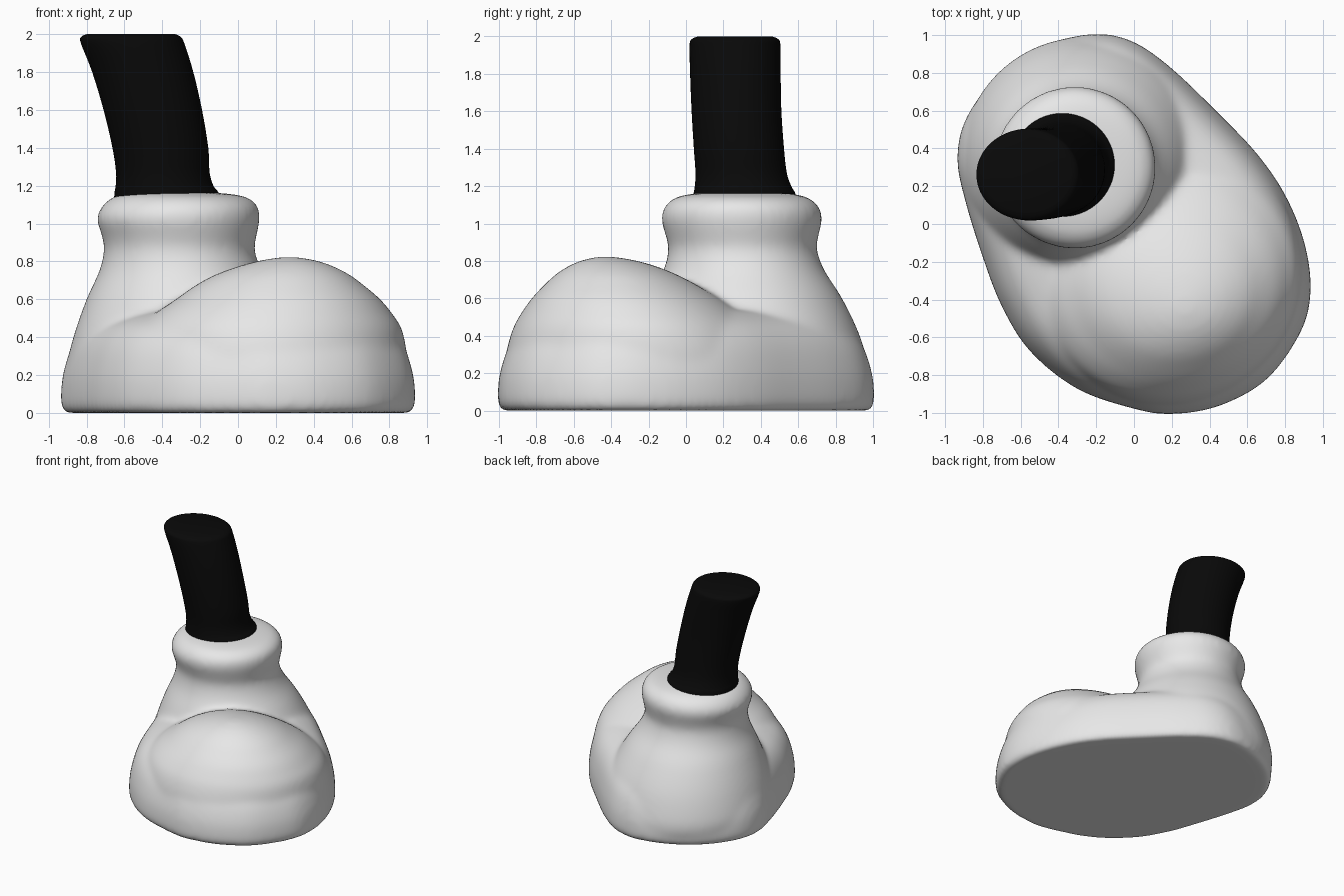
import bpy, bmesh, math


def material(name, c):
    m = bpy.data.materials.new(name)
    m.diffuse_color = (c, c, c, 1)
    return m


white = material("soft white", 0.8)
black = material("black", 0.0027)


def spline(pts, n, closed=False):
    # Catmull-Rom resampling of tuples of any length
    out, k = [], len(pts)
    for i in range(k if closed else k - 1):
        idx = [i - 1, i, i + 1, i + 2]
        p = [pts[j % k] if closed else pts[min(max(j, 0), k - 1)] for j in idx]
        for s in range(n):
            t = s / n
            out.append(tuple(0.5 * (2 * b + (c - a) * t + (2 * a - 5 * b + 4 * c - d) * t * t
                                    + (3 * b - a - 3 * c + d) * t ** 3) for a, b, c, d in zip(*p)))
    if not closed:
        out.append(pts[-1])
    return out


def loft(bm, rings):
    # closed skin through equal-length rings
    vs = [[bm.verts.new(p) for p in r] for r in rings]
    n = len(vs[0])
    for a, b in zip(vs, vs[1:]):
        for i in range(n):
            j = (i + 1) % n
            bm.faces.new((a[i], a[j], b[j], b[i]))
    bm.faces.new(vs[0][::-1])
    bm.faces.new(vs[-1])


def ellipse(z, cx, cy, rx, ry, n=80):
    return [(cx + rx * math.cos(2 * math.pi * i / n), cy + ry * math.sin(2 * math.pi * i / n), z)
            for i in range(n)]


def make(name, bm, mat):
    bmesh.ops.recalc_face_normals(bm, faces=bm.faces)
    me = bpy.data.meshes.new(name)
    bm.to_mesh(me)
    bm.free()
    me.materials.append(mat)
    ob = bpy.data.objects.new(name, me)
    bpy.context.collection.objects.link(ob)
    me.polygons.foreach_set("use_smooth", [True] * len(me.polygons))
    return ob


# Lower shoe: footprint outline rising with a rounded top
foot = spline([(-0.2, 1.003), (-0.45, 0.95), (-0.7, 0.8), (-0.88, 0.57), (-0.933, 0.35), (-0.89, 0.12),
               (-0.8, -0.17), (-0.7, -0.43), (-0.55, -0.67), (-0.3, -0.87), (0, -0.975), (0.2, -1.003),
               (0.45, -0.96), (0.7, -0.82), (0.88, -0.57), (0.933, -0.35), (0.9, -0.1), (0.8, 0.15),
               (0.65, 0.37), (0.44, 0.59), (0.2, 0.82), (0, 0.96)], 5, True)
boot = bmesh.new()
base = spline([(0, 0.98), (0.03, 1.0), (0.1, 1.003), (0.2, 0.992), (0.33, 0.95), (0.42, 0.885),
               (0.48, 0.79), (0.53, 0.62), (0.55, 0.4), (0.56, 0.1)], 4)
loft(boot, [[(x * s, y * s, z) for x, y in foot] for z, s in base])

# Toe dome: (z, centre x, centre y, radius x, radius y)
toe = spline([(0.1, 0.16, -0.23, 0.72, 0.72), (0.3, 0.17, -0.25, 0.72, 0.71),
              (0.44, 0.175, -0.275, 0.692, 0.65), (0.53, 0.19, -0.3, 0.62, 0.575),
              (0.6, 0.212, -0.325, 0.54, 0.5), (0.67, 0.22, -0.35, 0.45, 0.41),
              (0.73, 0.235, -0.375, 0.355, 0.32), (0.78, 0.255, -0.4, 0.235, 0.215),
              (0.81, 0.268, -0.42, 0.125, 0.115), (0.823, 0.27, -0.43, 0.03, 0.03)], 4)
loft(boot, [ellipse(*p) for p in toe])

# Heel, ankle and rolled cuff: (z, centre x, centre y, radius)
heel = spline([(0.1, -0.25, 0.33, 0.66), (0.2, -0.26, 0.33, 0.655), (0.4, -0.265, 0.325, 0.605),
               (0.6, -0.285, 0.32, 0.515), (0.75, -0.302, 0.31, 0.43), (0.86, -0.31, 0.303, 0.397),
               (0.93, -0.31, 0.3, 0.407), (1.02, -0.315, 0.298, 0.43), (1.08, -0.308, 0.298, 0.418),
               (1.125, -0.305, 0.298, 0.378), (1.15, -0.315, 0.298, 0.32), (1.162, -0.35, 0.305, 0.24)], 4)
loft(boot, [ellipse(z, x, y, r, r) for z, x, y, r in heel])

# Fuse the volumes into one soft shoe
shoe = make("shoe", boot, white)
rm = shoe.modifiers.new("fuse", 'REMESH')
rm.mode = 'VOXEL'
rm.voxel_size = 0.02
rm.use_smooth_shade = True
sm = shoe.modifiers.new("soften", 'SMOOTH')
sm.factor = 0.5
sm.iterations = 18

# Leaning leg with a flared base and rounded top
leg = bmesh.new()
path = spline([(1.12, -0.375, 0.312, 0.28, 0.28), (1.165, -0.378, 0.312, 0.274, 0.271),
               (1.2, -0.388, 0.305, 0.258, 0.258), (1.27, -0.397, 0.295, 0.247, 0.244),
               (1.4, -0.41, 0.283, 0.253, 0.241), (1.6, -0.45, 0.27, 0.26, 0.24),
               (1.8, -0.503, 0.264, 0.267, 0.242), (1.95, -0.556, 0.262, 0.273, 0.243),
               (1.985, -0.565, 0.262, 0.264, 0.232), (2.0, -0.565, 0.262, 0.235, 0.2)], 4)
loft(leg, [ellipse(*p) for p in path])
leg_ob = make("leg", leg, black)
bpy.context.view_layer.objects.active = leg_ob
leg_ob.select_set(True)
bpy.ops.object.shade_smooth_by_angle(angle=math.radians(50))
